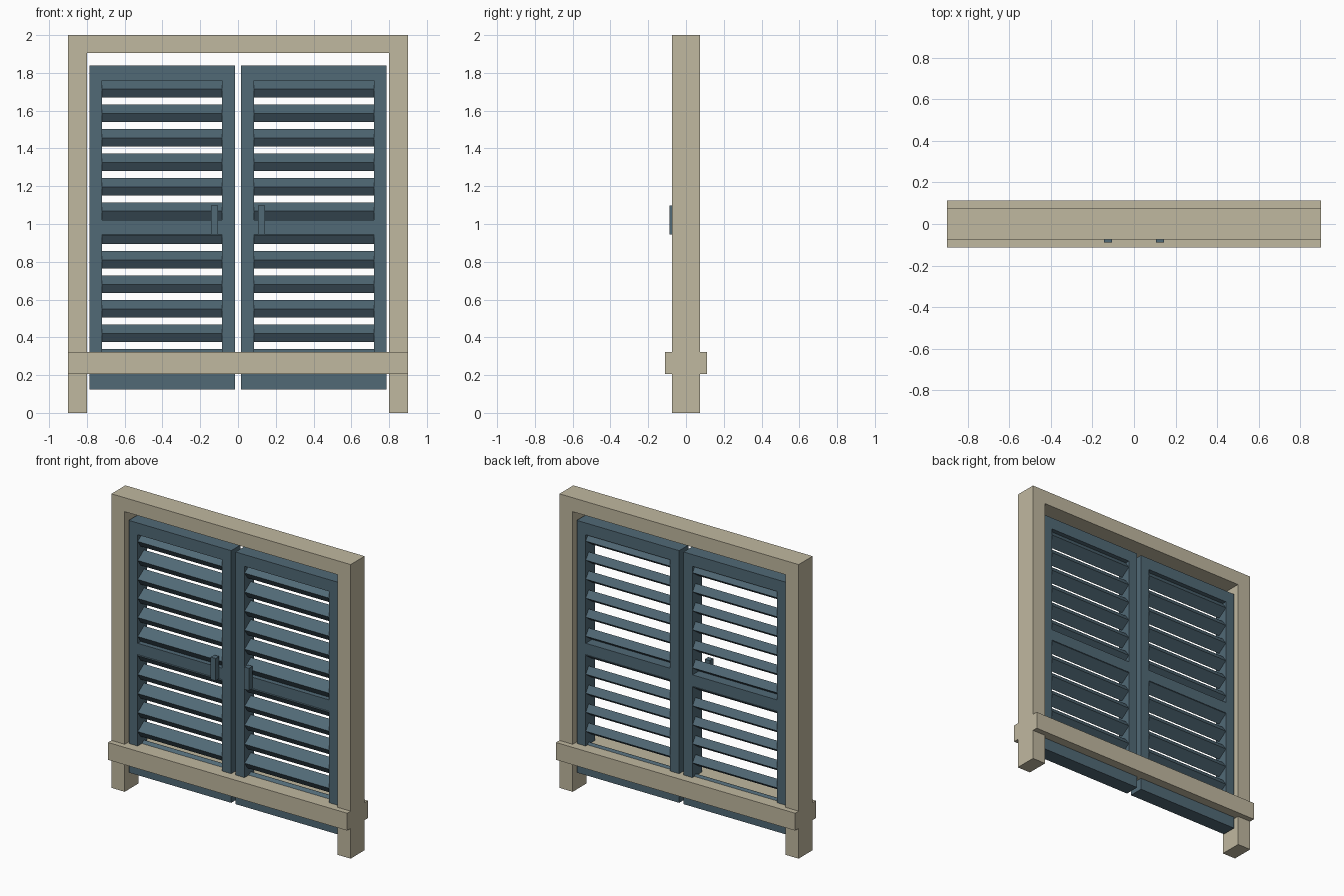
import bpy, bmesh, math
from mathutils import Matrix, Vector

if "Cube" in bpy.data.objects:
    bpy.data.objects.remove(bpy.data.objects["Cube"])


def material(name, rgb):
    m = bpy.data.materials.new(name)
    m.diffuse_color = (*rgb, 1)
    m.use_nodes = True
    m.node_tree.nodes["Principled BSDF"].inputs["Base Color"].default_value = m.diffuse_color
    return m


beige = material("beige_wood", (0.53, 0.48, 0.35))
teal = material("slate_blue_paint", (0.082, 0.142, 0.182))


def add_box(bm, lo, hi, tilt=0):
    """Box between two corners, optionally tilted about its own x axis."""
    lo, hi = Vector(lo), Vector(hi)
    mat = (Matrix.Translation((lo + hi) / 2) @ Matrix.Rotation(tilt, 4, 'X')
           @ Matrix.Diagonal((*(hi - lo), 1)))
    bmesh.ops.create_cube(bm, size=1, matrix=mat)


def make(name, boxes, mat):
    bm = bmesh.new()
    for b in boxes:
        add_box(bm, *b)
    me = bpy.data.meshes.new(name)
    bm.to_mesh(me)
    bm.free()
    me.materials.append(mat)
    ob = bpy.data.objects.new(name, me)
    bpy.context.collection.objects.link(ob)


def span(s, a, b):
    """Mirror an x range to side s."""
    return (a, b) if s > 0 else (-b, -a)


# Outer frame: lintel and sill
make("top_beam", [((-0.8, -0.075, 1.905), (0.8, 0.075, 2.0))], beige)
make("sill", [((-0.9, -0.112, 0.205), (0.9, 0.112, 0.323))], beige)

D = 0.05  # half depth of a shutter leaf
for s, side in ((-1, "left"), (1, "right")):
    # Post
    a, b = span(s, 0.8, 0.9)
    make(side + "_post", [((a, -0.075, 0), (b, 0.075, 2))], beige)

    # Shutter leaf: two stiles and three rails
    parts = []
    for r in ((0.016, 0.084), (0.72, 0.787)):
        a, b = span(s, *r)
        parts.append(((a, -D, 0.125), (b, D, 1.84)))
    a, b = span(s, 0.084, 0.72)
    for z0, z1 in ((0.125, 0.205), (0.945, 1.022), (1.76, 1.84)):
        parts.append(((a, -D, z0), (b, D, z1)))
    make(side + "_shutter_frame", parts, teal)

    # Tilted louvre slats, front edge low
    slats = []
    for i in range(12):
        z = 1.715 - i * 0.1293
        slats.append(((a, -0.041, z - 0.0275), (b, 0.041, z + 0.0275),
                      math.radians(35)))
    make(side + "_slats", slats, teal)

    # Pull handle on the middle rail
    a, b = span(s, 0.107, 0.144)
    make(side + "_handle", [((a, -0.088, 0.945), (b, -D, 1.097))], teal)
